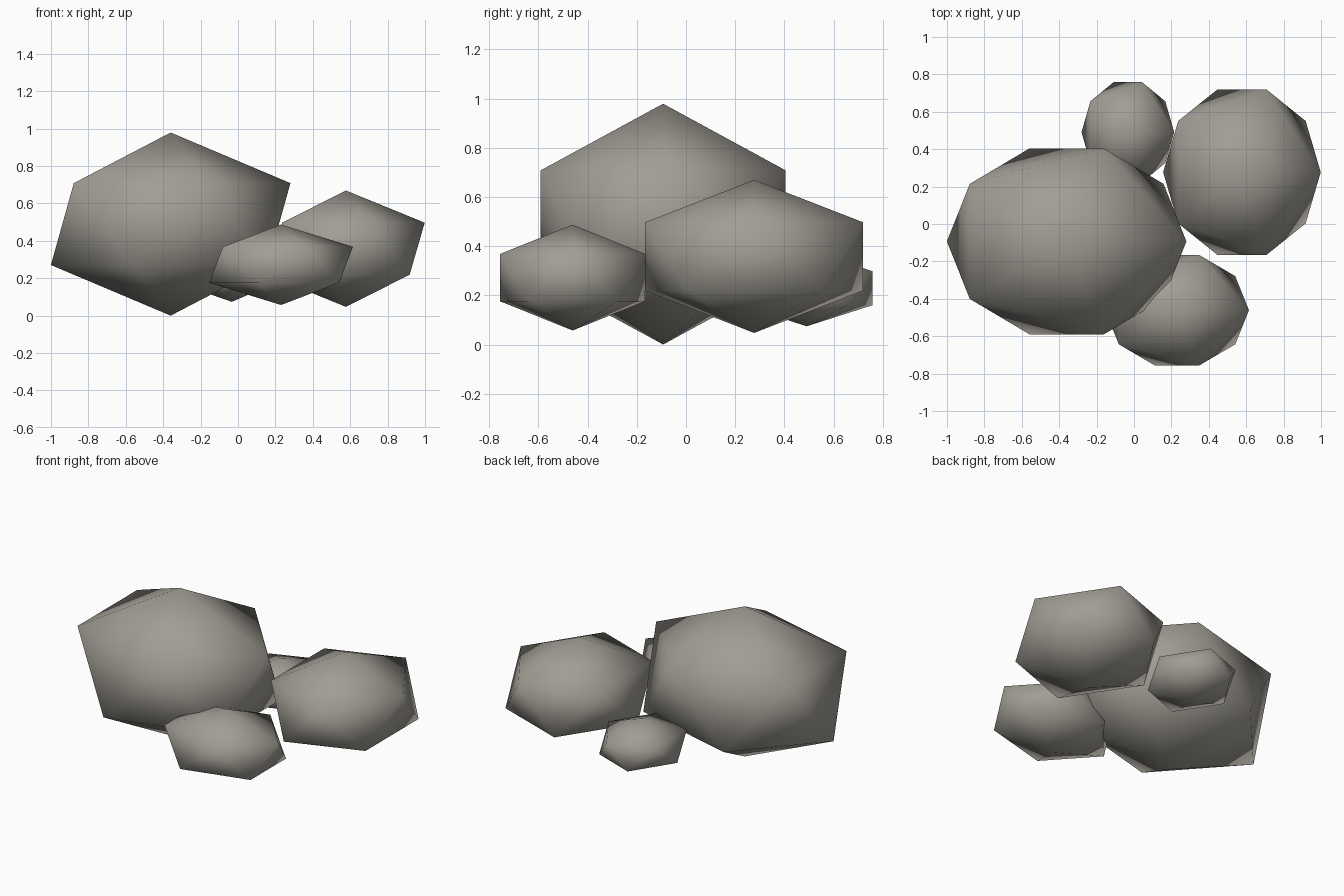
import bpy

if "Cube" in bpy.data.objects:
    bpy.data.objects.remove(bpy.data.objects["Cube"])

# Warm grey stone
stone = bpy.data.materials.new("warm_grey_stone")
stone.diffuse_color = (0.36, 0.34, 0.30, 1.0)
stone.use_nodes = True
stone.node_tree.nodes["Principled BSDF"].inputs["Base Color"].default_value = stone.diffuse_color


def rock(name, centre, radii):
    """Smooth-shaded icosahedral boulder stretched to the given radii."""
    bpy.ops.mesh.primitive_ico_sphere_add(subdivisions=1, radius=1, location=centre)
    ob = bpy.context.object
    ob.name = name
    ob.scale = radii
    bpy.ops.object.transform_apply(location=False, rotation=False, scale=True)
    bpy.ops.object.shade_smooth()
    ob.data.materials.append(stone)
    return ob


# Cluster of four boulders
rock("large_rock", (-0.36, -0.093, 0.4925), (0.716, 0.585, 0.4895))
rock("medium_rock", (0.577, 0.277, 0.361), (0.471, 0.521, 0.311))
rock("front_rock", (0.23, -0.461, 0.275), (0.43, 0.347, 0.215))
rock("small_back_rock", (-0.033, 0.491, 0.232), (0.277, 0.314, 0.155))

# Rest the cluster on the ground
bpy.context.view_layer.update()
objs = [o for o in bpy.context.scene.objects if o.type == 'MESH']
low = min((o.matrix_world @ v.co).z for o in objs for v in o.data.vertices)
for o in objs:
    o.location.z -= low
